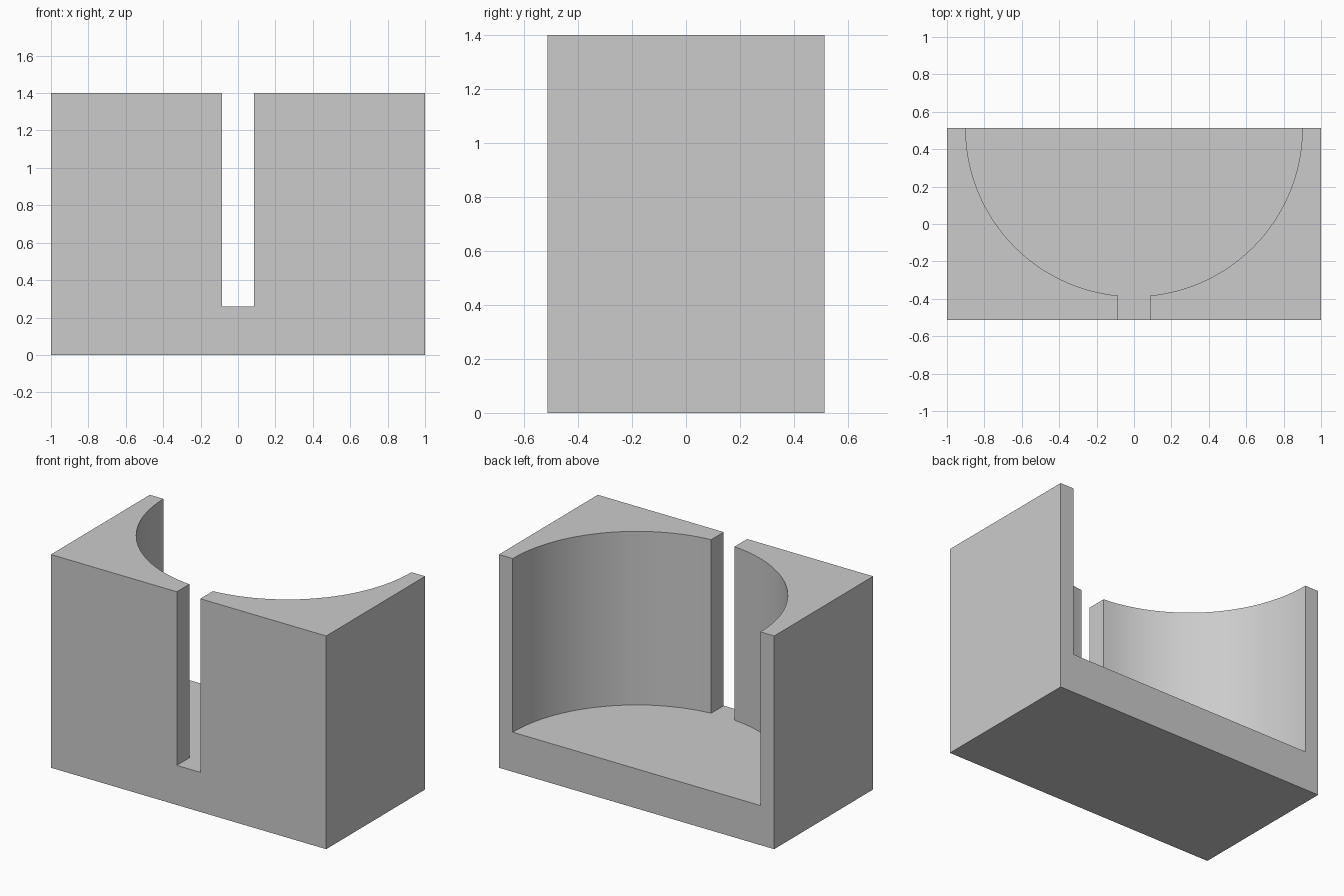
import bpy
import bmesh
from math import asin, cos, pi, sin

WIDTH, DEPTH, HEIGHT = 2.0, 1.026, 1.4
FLOOR = 0.26
RADIUS = 0.9
SLOT = 0.085      # half width of the front slot
OVER = 0.2        # how far the cutter passes the block
SEGMENTS = 64

default_cube = bpy.data.objects.get("Cube")
if default_cube:
    bpy.data.objects.remove(default_cube, do_unlink=True)

grey = bpy.data.materials.new("plain grey")
grey.use_nodes = True
colour = (0.6, 0.6, 0.6, 1)
grey.diffuse_color = colour
grey.node_tree.nodes["Principled BSDF"].inputs["Base Color"].default_value = colour


def prism(name, outline, bottom, top):
    """Extrude a flat outline from bottom to top."""
    bm = bmesh.new()
    base = bm.faces.new([bm.verts.new((x, y, bottom)) for x, y in outline])
    walls = bmesh.ops.extrude_face_region(bm, geom=[base])
    raised = [v for v in walls["geom"] if isinstance(v, bmesh.types.BMVert)]
    bmesh.ops.translate(bm, verts=raised, vec=(0, 0, top - bottom))
    bmesh.ops.recalc_face_normals(bm, faces=bm.faces)
    mesh = bpy.data.meshes.new(name)
    bm.to_mesh(mesh)
    bm.free()
    mesh.materials.append(grey)
    obj = bpy.data.objects.new(name, mesh)
    bpy.context.collection.objects.link(obj)
    return obj


# Solid block
x, y = WIDTH / 2, DEPTH / 2
holder = prism("holder_block", [(-x, -y), (x, -y), (x, y), (-x, y)], 0, HEIGHT)

# Half-round pocket, open at the back, joined to a slot through the front
start = asin(SLOT / RADIUS)
angles = [start + (pi / 2 - start) * i / (SEGMENTS // 2) for i in range(SEGMENTS // 2 + 1)]
half = [(SLOT, -y - OVER)]
half += [(RADIUS * sin(a), y - RADIUS * cos(a)) for a in angles]
half += [(RADIUS, y + OVER)]
outline = half + [(-px, py) for px, py in reversed(half)]
cutter = prism("pocket_cutter", outline, FLOOR, HEIGHT + OVER)
cutter.hide_render = True

# Cut the pocket, then drop the cutter
cut = holder.modifiers.new("pocket", 'BOOLEAN')
cut.operation = 'DIFFERENCE'
cut.solver = 'EXACT'
cut.object = cutter
bpy.ops.object.select_all(action='DESELECT')
holder.select_set(True)
bpy.context.view_layer.objects.active = holder
bpy.ops.object.modifier_apply(modifier=cut.name)
bpy.data.objects.remove(cutter, do_unlink=True)

# Smooth the curved wall, keep the corners crisp
bpy.ops.object.shade_smooth_by_angle(angle=pi / 6)
